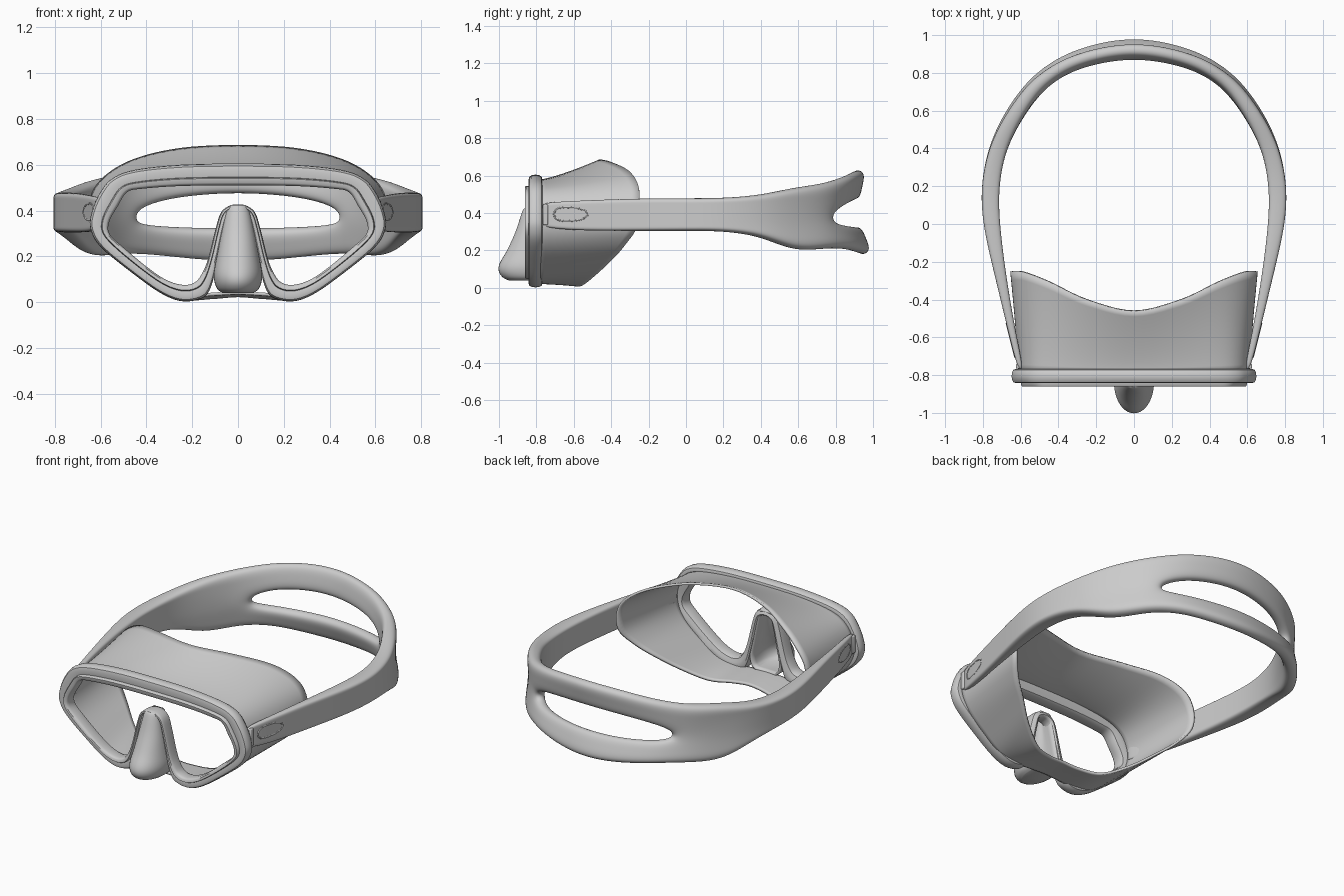
import bpy, bmesh, math
from mathutils import Vector

if "Cube" in bpy.data.objects:
    bpy.data.objects.remove(bpy.data.objects["Cube"])


def spline(pts, n, closed):
    """Catmull-Rom resampling of tuples of any dimension."""
    m, out = len(pts), []
    get = (lambda i: pts[i % m]) if closed else (lambda i: pts[max(0, min(m - 1, i))])
    for i in range(m if closed else m - 1):
        for k in range(n):
            t = k / n
            out.append(tuple(0.5 * (2 * b + (c - a) * t + (2 * a - 5 * b + 4 * c - d) * t * t
                             + (3 * b - a - 3 * c + d) * t ** 3)
                             for a, b, c, d in zip(get(i - 1), get(i), get(i + 1), get(i + 2))))
    if not closed:
        out.append(tuple(pts[-1]))
    return out


def symmetric(half, xs):
    """Close a right-hand half outline with its mirror; xs = indices holding x."""
    other = [tuple(-v if i in xs else v for i, v in enumerate(p)) for p in half[-2:0:-1]]
    return half + other


def finish(name, bm, angle=40):
    bmesh.ops.recalc_face_normals(bm, faces=bm.faces)
    me = bpy.data.meshes.new(name)
    bm.to_mesh(me)
    bm.free()
    ob = bpy.data.objects.new(name, me)
    bpy.context.collection.objects.link(ob)
    bpy.ops.object.select_all(action='DESELECT')
    ob.select_set(True)
    bpy.context.view_layer.objects.active = ob
    bpy.ops.object.shade_smooth_by_angle(angle=math.radians(angle))
    return ob


def loft(name, rings, ring_closed=True, loop=False, caps=False):
    bm = bmesh.new()
    vs = [[bm.verts.new(p) for p in r] for r in rings]
    n = len(rings[0])
    for i in range(len(vs) if loop else len(vs) - 1):
        a, b = vs[i], vs[(i + 1) % len(vs)]
        for j in range(n if ring_closed else n - 1):
            k = (j + 1) % n
            bm.faces.new((a[j], a[k], b[k], b[j]))
    if caps:
        bm.faces.new(vs[0])
        bm.faces.new(vs[-1])
    return finish(name, bm)


def solidify(ob, t):
    m = ob.modifiers.new("thickness", 'SOLIDIFY')
    m.thickness, m.offset = t, 0
    return m


# Lens frame: outer x, z and window x, z, from top centre round to nose bridge
frame = [(0, .605, 0, .51), (.25, .60, .25, .507), (.45, .578, .42, .495), (.55, .54, .485, .48),
         (.605, .475, .525, .42), (.64, .39, .563, .35), (.645, .32, .56, .295),
         (.60, .24, .50, .238), (.46, .125, .39, .147), (.34, .04, .31, .095),
         (.25, .004, .24, .075), (.17, .012, .19, .085), (.125, .05, .16, .12),
         (.09, .17, .132, .185), (.06, .31, .098, .32), (.045, .365, .075, .39),
         (.025, .385, .04, .42), (0, .39, 0, .427)]
outline = spline(symmetric(frame, (0, 2)), 5, True)
section = [(0, -.805), (.03, -.785), (.12, -.772), (.3, -.767), (.6, -.772), (.9, -.78), (1, -.795),
           (1, -.84), (.95, -.853), (.88, -.858), (.68, -.86), (.64, -.855), (.62, -.838),
           (.3, -.842), (.12, -.838), (.03, -.825)]
loft("lens_frame", [[(ox + (ix - ox) * s, y, oz + (iz - oz) * s) for ox, oz, ix, iz in outline]
                    for s, y in section], loop=True)

# Face skirt: front x, z and rear edge x, y, z
skirt = [(0, .57, 0, -.46, .68), (.25, .565, .25, -.40, .667), (.45, .54, .45, -.305, .62),
         (.55, .49, .58, -.255, .545), (.60, .40, .642, -.25, .45), (.60, .31, .64, -.26, .33),
         (.55, .22, .58, -.32, .24), (.44, .125, .49, -.385, .165), (.33, .05, .38, -.47, .085),
         (.22, .028, .24, -.555, .018), (.10, .035, .11, -.60, .02), (0, .04, 0, -.61, .028)]
edge = spline(symmetric(skirt, (0, 2)), 5, True)
rings = []
for i in range(13):
    t = i / 12
    s = t ** 1.3
    rings.append([(fx + (rx - fx) * s, -.79 + (ry + .79) * t, fz + (rz - fz) * s)
                  for fx, fz, rx, ry, rz in edge])
solidify(loft("face_skirt", rings), .014)

# Nose pocket: z, half width, front y
nose = spline([(.418, .028, -.862), (.40, .042, -.872), (.30, .066, -.905), (.20, .086, -.95),
               (.13, .099, -.99), (.09, .097, -.995), (.06, .085, -.975), (.045, .065, -.945)], 4, False)
rings = []
for z, w, yf in nose:
    ring = [(-w, -.775, z), (-w, -.81, z)]
    ring += [(-w * math.cos(a), -.84 + (yf + .84) * math.sin(a), z)
             for a in [math.pi * k / 20 for k in range(21)]]
    rings.append(ring + [(w, -.81, z), (w, -.775, z)])
solidify(loft("nose_pocket", rings, ring_closed=False, caps=True), .012)

# Head strap: x, y, z of the four row edges, flare of lower and upper edge, thickness
stations = [(.598, -.775, .325, .37, .41, .455, 0, 0, .03),
            (.638, -.61, .305, .36, .41, .465, 0, 0, .036),
            (.702, -.30, .303, .36, .42, .478, 0, 0, .055),
            (.758, 0, .303, .36, .42, .48, 0, 0, .09),
            (.765, .20, .303, .36, .42, .48, 0, 0, .095),
            (.725, .40, .275, .35, .42, .497, .005, 0, .09),
            (.64, .56, .195, .33, .42, .535, .02, .005, .085),
            (.54, .70, .205, .345, .40, .555, .025, .01, .08),
            (.45, .775, .212, .345, .40, .575, .035, .015, .075),
            (.33, .84, .205, .33, .445, .60, .05, .025, .07),
            (.16, .885, .185, .323, .468, .625, .06, .03, .07),
            (0, .90, .178, .323, .475, .632, .066, .034, .07)]
bm = bmesh.new()
dl = bm.verts.layers.deform.verify()
cols = []
for x, y, zb, sl, sh, zt, fb, ft, th in stations:
    out = Vector((x, y, 0)).normalized()
    col = []
    for z, f in ((zb, fb), ((zb + sl) / 2, fb * .55), (sl, fb * .1),
                 (sh, 0), ((sh + zt) / 2, ft * .4), (zt, ft)):
        v = bm.verts.new(Vector((x, y, z)) + out * f)
        v[dl][0] = th / .1
        col.append(v)
    cols.append(col)
for i in range(len(cols) - 1):
    for j in range(5):
        if not (j == 2 and i >= 8):          # open slot at the back
            bm.faces.new((cols[i][j], cols[i + 1][j], cols[i + 1][j + 1], cols[i][j + 1]))
strap = finish("head_strap", bm, 60)
strap.vertex_groups.new(name="thick")
mir = strap.modifiers.new("mirror", 'MIRROR')
mir.use_clip = True
solidify(strap, .1).vertex_group = "thick"
strap.modifiers.new("round", 'SUBSURF').levels = 3
strap.modifiers["round"].render_levels = 3


def strap_x(y):
    return .612 + .25 * (y + .77)


# Strap clasps: release button outline and end plate on each side
for side, tag in ((1, "right"), (-1, "left")):
    rings = []
    for k in range(40):
        a = 2 * math.pi * k / 40
        c, s = math.cos(a), math.sin(a)
        c2 = math.copysign(abs(c) ** .75, c)
        ring = []
        for m in range(8):
            b = 2 * math.pi * m / 8
            r = .006 * math.cos(b)
            y = -.615 + (.09 + r) * c2
            z = .393 + (.036 - .008 * c + r) * s
            ring.append((side * (strap_x(y) + .006 * math.sin(b)), y, z))
        rings.append(ring)
    loft("release_button_" + tag, rings, loop=True)

    bm = bmesh.new()
    bmesh.ops.create_cube(bm, size=1)
    for v in bm.verts:
        v.co = Vector((side * (.61 + v.co.x * .03), -.752 + v.co.y * .028, .39 + v.co.z * .11))
    plate = finish("clasp_plate_" + tag, bm)
    bev = plate.modifiers.new("bevel", 'BEVEL')
    bev.width, bev.segments = .006, 2
